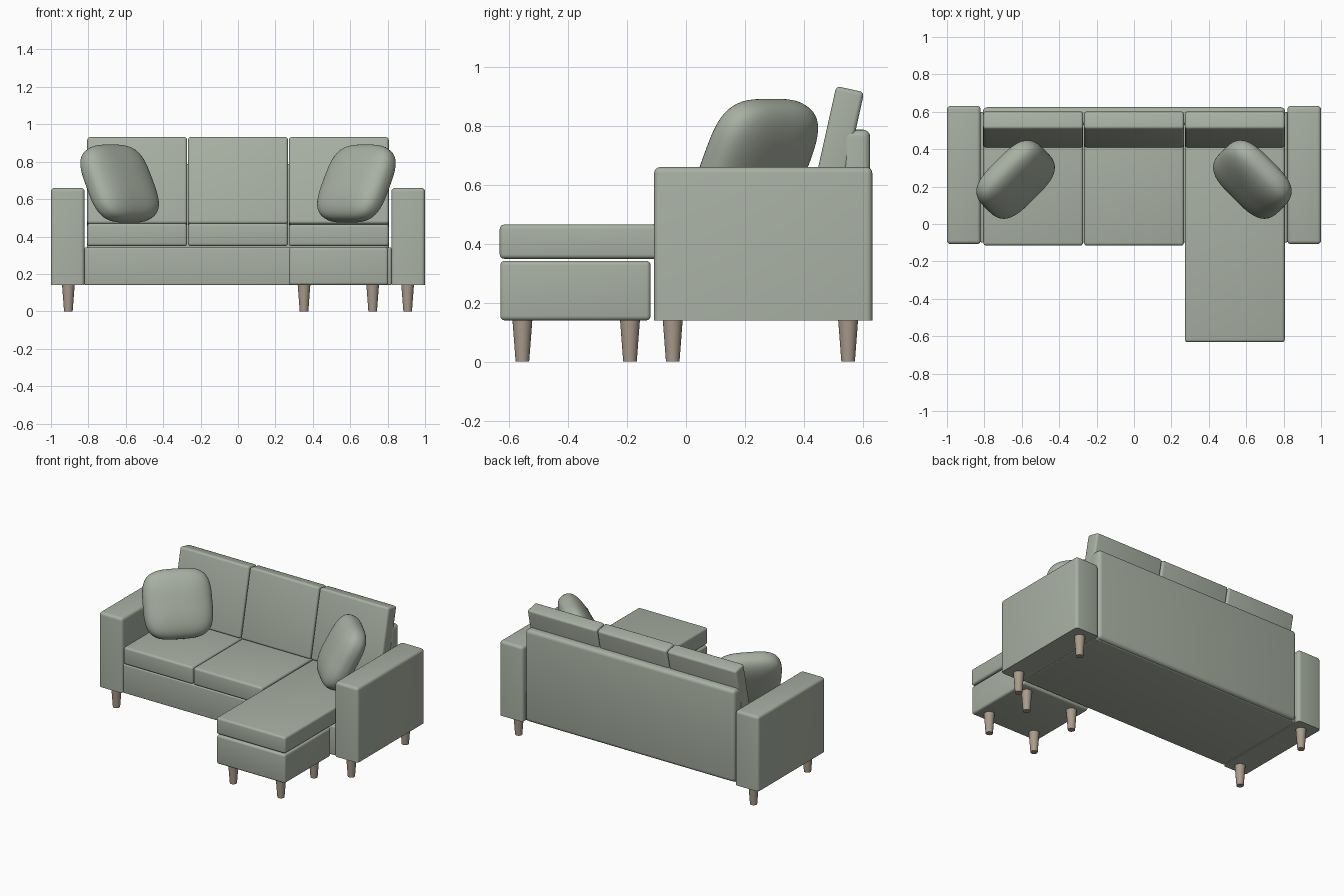
import bpy, bmesh
from math import radians
from mathutils import Matrix, Vector

if "Cube" in bpy.data.objects:
    bpy.data.objects.remove(bpy.data.objects["Cube"])


def material(name, rgb):
    m = bpy.data.materials.new(name)
    m.diffuse_color = (*rgb, 1)
    m.use_nodes = True
    m.node_tree.nodes["Principled BSDF"].inputs["Base Color"].default_value = m.diffuse_color
    return m


FABRIC = material("sage_fabric", (0.39, 0.43, 0.36))
WOOD = material("leg_wood", (0.40, 0.33, 0.26))


def finish(name, bm, mat, angle=40):
    me = bpy.data.meshes.new(name)
    bm.to_mesh(me)
    bm.free()
    ob = bpy.data.objects.new(name, me)
    bpy.context.collection.objects.link(ob)
    me.materials.append(mat)
    bpy.ops.object.select_all(action='DESELECT')
    ob.select_set(True)
    bpy.context.view_layer.objects.active = ob
    bpy.ops.object.shade_smooth_by_angle(angle=radians(angle))
    return ob


def block(name, lo, hi, r=0.015, flat_bottom=False, tilt=0):
    """Box with rounded edges, optionally leaning back about its centre."""
    lo, hi = Vector(lo), Vector(hi)
    bm = bmesh.new()
    bmesh.ops.create_cube(bm, size=1)
    bmesh.ops.scale(bm, vec=hi - lo, verts=bm.verts)
    edges = [e for e in bm.edges
             if not (flat_bottom and all(v.co.z < 0 for v in e.verts))]
    bmesh.ops.bevel(bm, geom=edges, offset=r, segments=4, profile=0.5, affect='EDGES')
    M = Matrix.Translation((lo + hi) / 2) @ Matrix.Rotation(radians(-tilt), 4, 'X')
    bmesh.ops.transform(bm, matrix=M, verts=bm.verts)
    return finish(name, bm, FABRIC)


def leg(name, x, y):
    bm = bmesh.new()
    bmesh.ops.create_cone(bm, cap_ends=True, segments=24, radius1=0.023,
                          radius2=0.034, depth=0.145,
                          matrix=Matrix.Translation((x, y, 0.0725)))
    finish(name, bm, WOOD)


def pillow(name, centre, turn):
    """Puffy rounded square, leaning back and turned toward the middle."""
    bm = bmesh.new()
    bmesh.ops.create_cube(bm, size=2)
    bmesh.ops.subdivide_edges(bm, edges=bm.edges[:], cuts=15, use_grid_fill=True)
    n, m = 3.5, 2.6
    for v in bm.verts:
        x, y, z = (abs(c) for c in v.co)
        v.co /= ((x**n + z**n) ** (m / n) + y**m) ** (1 / m)
    bmesh.ops.scale(bm, vec=(0.222, 0.093, 0.224), verts=bm.verts)
    M = (Matrix.Translation(centre) @ Matrix.Rotation(radians(turn), 4, 'Z')
         @ Matrix.Rotation(radians(-27.5), 4, 'X'))
    bmesh.ops.transform(bm, matrix=M, verts=bm.verts)
    finish(name, bm, FABRIC, 80)


# Frame: base, back panel, arms
block("base", (-0.82, -0.10, 0.14), (0.82, 0.60, 0.342), 0.008)
block("back_panel", (-0.808, 0.53, 0.145), (0.808, 0.625, 0.787), 0.025)
for side, s in (("left", -1), ("right", 1)):
    xs = sorted((s * 0.82, s * 1.0))
    block(side + "_arm", (xs[0], -0.108, 0.14), (xs[1], 0.632, 0.66), 0.02, True)
    pillow(side + "_pillow", (s * 0.633, 0.238, 0.683), -s * 45)
    leg(side + "_front_leg", s * 0.907, -0.045)
    leg(side + "_rear_leg", s * 0.907, 0.55)

# Ottoman box and its legs
block("ottoman", (0.273, -0.63, 0.14), (0.803, -0.12, 0.342), 0.015)
for i, x in enumerate((0.353, 0.72)):
    for j, y in enumerate((-0.555, -0.19)):
        leg(f"ottoman_leg_{i}{j}", x, y)

# Seat and back cushions
for i, part in enumerate(("left", "middle", "right")):
    x0 = -0.806 + i * 0.539
    x1 = x0 + 0.534
    front, top = (-0.632, 0.465) if part == "right" else (-0.115, 0.47)
    block(part + "_seat_cushion", (x0, front, 0.349), (x1, 0.54, top), 0.015)
    block(part + "_back_cushion", (x0, 0.457, 0.454), (x1, 0.554, 0.930), 0.015, tilt=12.5)
